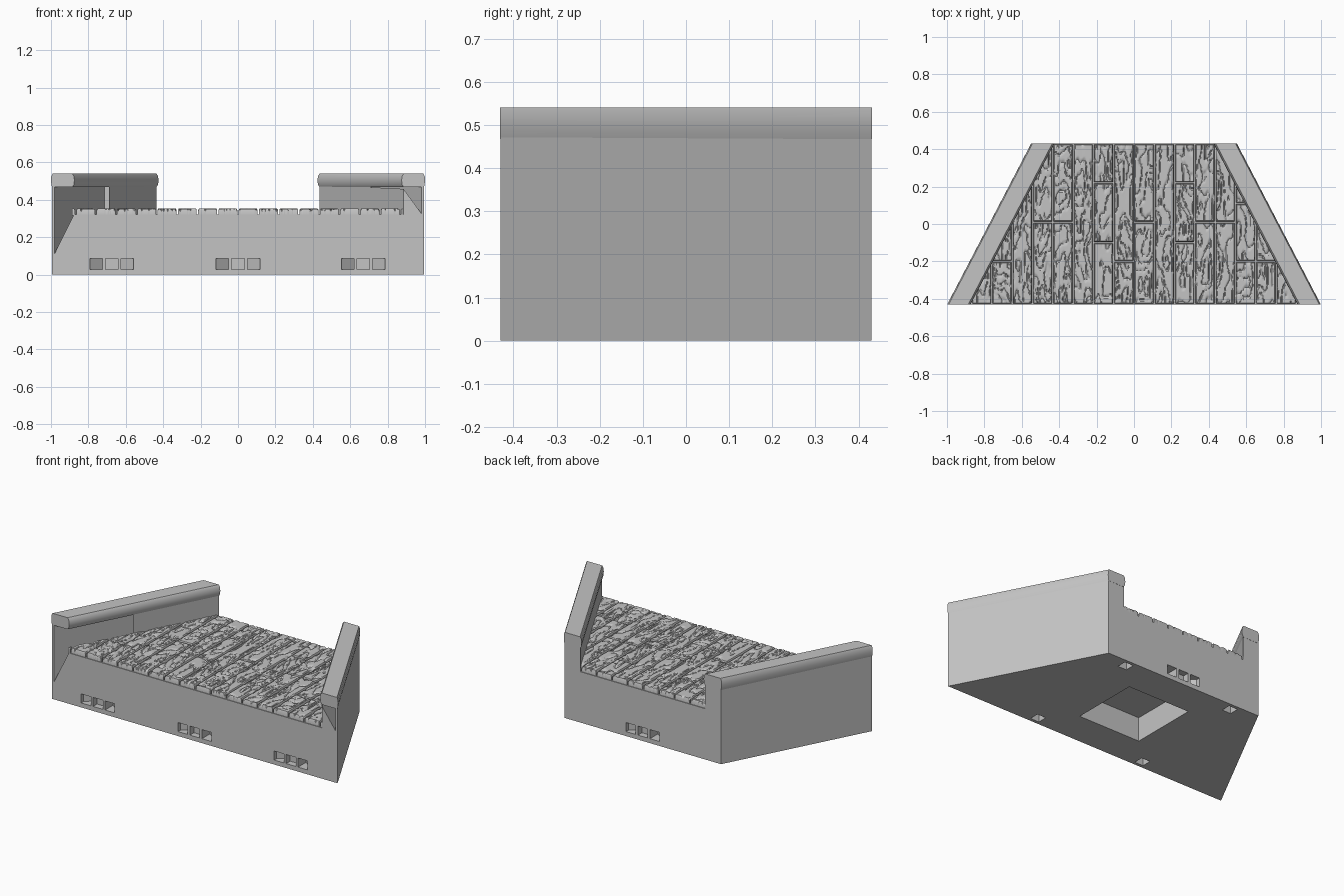
import bpy, bmesh, math
from mathutils import Vector, noise

cube = bpy.data.objects.get("Cube")
if cube:
    bpy.data.objects.remove(cube, do_unlink=True)

FRONT, BACK = -0.43, 0.43
SLOPE = 0.523          # how fast the sides close in towards the back
OUT, INN = 0.995, 0.885  # wall faces at the front edge
DECK, TOP = 0.32, 0.355

stone = bpy.data.materials.new("plain_grey")
stone.use_nodes = True
grey = (0.55, 0.55, 0.55, 1)
stone.diffuse_color = grey
stone.node_tree.nodes["Principled BSDF"].inputs["Base Color"].default_value = grey


def finish(name, bm, smooth=True):
    bmesh.ops.recalc_face_normals(bm, faces=bm.faces)
    mesh = bpy.data.meshes.new(name)
    bm.to_mesh(mesh)
    bm.free()
    mesh.materials.append(stone)
    obj = bpy.data.objects.new(name, mesh)
    bpy.context.collection.objects.link(obj)
    if smooth:
        mesh.polygons.foreach_set("use_smooth", [True] * len(mesh.polygons))
        mesh.set_sharp_from_angle(angle=math.radians(35))
    return obj


def loft(bm, ring_a, ring_b):
    """Closed solid between two matching rings."""
    a = [bm.verts.new(p) for p in ring_a]
    b = [bm.verts.new(p) for p in ring_b]
    bm.faces.new(a)
    bm.faces.new(b[::-1])
    for i in range(len(a)):
        j = (i + 1) % len(a)
        bm.faces.new((a[i], b[i], b[j], a[j]))


def slanted(bm, profile, y0, y1):
    """Sweep an x-z profile backwards, closing in along the tapered sides."""
    def ring(y):
        return [(x - math.copysign(SLOPE * (y - FRONT), x), y, z) for x, z in profile]
    loft(bm, ring(y0), ring(y1))


def upright(bm, plan, z0, z1):
    loft(bm, [(x, y, z0) for x, y in plan], [(x, y, z1) for x, y in plan])


def square(bm, cx, cy, half, z0, z1):
    upright(bm, [(cx + sx * half, cy + sy * half)
                 for sx, sy in ((-1, -1), (1, -1), (1, 1), (-1, 1))], z0, z1)


# Base with both walls
half_profile = [(OUT, 0), (OUT, 0.53), (INN, 0.53), (INN, DECK)]
bm = bmesh.new()
slanted(bm, half_profile + [(-x, z) for x, z in reversed(half_profile)], FRONT, BACK)
base = finish("base_and_walls", bm, False)

# Cutters: connector slots, underside recesses, open wall ends
bm = bmesh.new()


def clip_slots(cx, side):
    face = BACK * side
    for s in (-1, 0, 1):
        inner, outer = (cx + s * 0.05, cx + s * 0.117) if s else (cx - 0.034, cx + 0.034)
        deep, shallow = (0.08, 0.025) if s else (0.04, 0.04)
        plan = [(inner, face + 0.01 * side), (outer, face + 0.01 * side),
                (outer, face - shallow * side), (inner, face - deep * side)]
        upright(bm, plan, 0.028, 0.085)


for cx in (-0.675, 0, 0.67):
    clip_slots(cx, -1)
clip_slots(0, 1)

square(bm, 0, 0, 0.215, -0.02, 0.15)
for sx in (-1, 1):
    for sy in (-1, 1):
        square(bm, 0.38 * sx, 0.38 * sy, 0.03, -0.02, 0.05)

skin = 0.003
slanted(bm, [(-OUT + skin, 0.11), (-INN - skin, DECK), (-INN - skin, 0.468),
             (-OUT + skin, 0.468)], FRONT - 0.01, 0.1)
slanted(bm, [(INN + skin, 0.468), (OUT - skin, 0.325), (OUT - skin, 0.468)],
        FRONT - 0.01, 0.1)
cutter = finish("cutter", bm, False)
cutter.hide_render = True

mod = base.modifiers.new("cuts", "BOOLEAN")
mod.operation, mod.solver, mod.object = "DIFFERENCE", "EXACT", cutter
bpy.context.view_layer.objects.active = base
base.select_set(True)
bpy.ops.object.modifier_apply(modifier=mod.name)
bpy.data.objects.remove(cutter, do_unlink=True)

# Rounded rails on top of the walls
rail = [(0, 0.467), (0.003, 0.48), (0.005, 0.5), (0.004, 0.525), (-0.003, 0.54),
        (-0.108, 0.54), (-0.116, 0.53), (-0.12, 0.505), (-0.117, 0.48), (-0.108, 0.467)]
for side, label in ((1, "left"), (-1, "right")):
    bm = bmesh.new()
    slanted(bm, [(side * (OUT + dx), z) for dx, z in rail], FRONT - 0.001, BACK + 0.001)
    finish(label + "_rail", bm)


# Wooden deck: boards split by joints, with carved grain
def inner_limit(y):
    return INN - SLOPE * (y - FRONT) + 0.004


def grain_height(x, y, seed):
    n = noise.noise(Vector((x * 17, y * 4.5, seed * 3.7)))
    n += 0.25 * noise.noise(Vector((x * 35, y * 11, seed)))
    band = abs((n * 3.2 + 0.3) % 1 - 0.5)
    groove = max(0, 1 - band / 0.14)
    return TOP - 0.003 - 0.009 * groove + 0.002 * n


def steps(a, b, size):
    count = max(4, round((b - a) / size))
    edge = min(0.004, (b - a) / 10)
    inside = [a + edge + (b - a - 2 * edge) * i / count for i in range(count + 1)]
    return [a, a] + inside + [b, b]


def board(bm, x0, x1, y0, y1, seed):
    near = 0 if x0 * x1 <= 0 else min(abs(x0), abs(x1))
    y1 = min(y1, FRONT + (INN - near) / SLOPE)   # stop where the wall takes over
    if y1 - y0 < 0.02:
        return
    xs, ys = steps(x0, x1, 0.0045), steps(y0, y1, 0.0085)
    grid = []
    for j, y in enumerate(ys):
        row = []
        lim = inner_limit(y)
        for i, x in enumerate(xs):
            px = max(-lim, min(lim, x))
            rim = min(i, j, len(xs) - 1 - i, len(ys) - 1 - j)
            z = grain_height(px, y, seed)
            z = DECK - 0.005 if rim == 0 else z - 0.007 if rim == 1 else z
            row.append(bm.verts.new((px, y, z)))
        grid.append(row)
    for j in range(len(ys) - 1):
        for i in range(len(xs) - 1):
            bm.faces.new((grid[j][i], grid[j][i + 1], grid[j + 1][i + 1], grid[j + 1][i]))


WIDTH, GAP = 0.1085, 0.004
joints = {-7: [-0.2], -5: [0.01], -4: [0.01], -2: [-0.1, 0.22], -1: [-0.2], 0: [0.01],
          2: [-0.1, 0.22], 3: [0.01], 4: [0.01], 5: [-0.2, 0.11], 6: [-0.2]}
bm = bmesh.new()
for col in range(-9, 9):
    cuts = [FRONT] + joints.get(col, []) + [BACK]
    for k in range(len(cuts) - 1):
        board(bm, col * WIDTH + GAP, (col + 1) * WIDTH - GAP,
              cuts[k] + GAP, cuts[k + 1] - GAP, col * 2.3 + k * 5.1 + 40)
bmesh.ops.dissolve_degenerate(bm, edges=bm.edges, dist=0.00005)
finish("deck_boards", bm)
